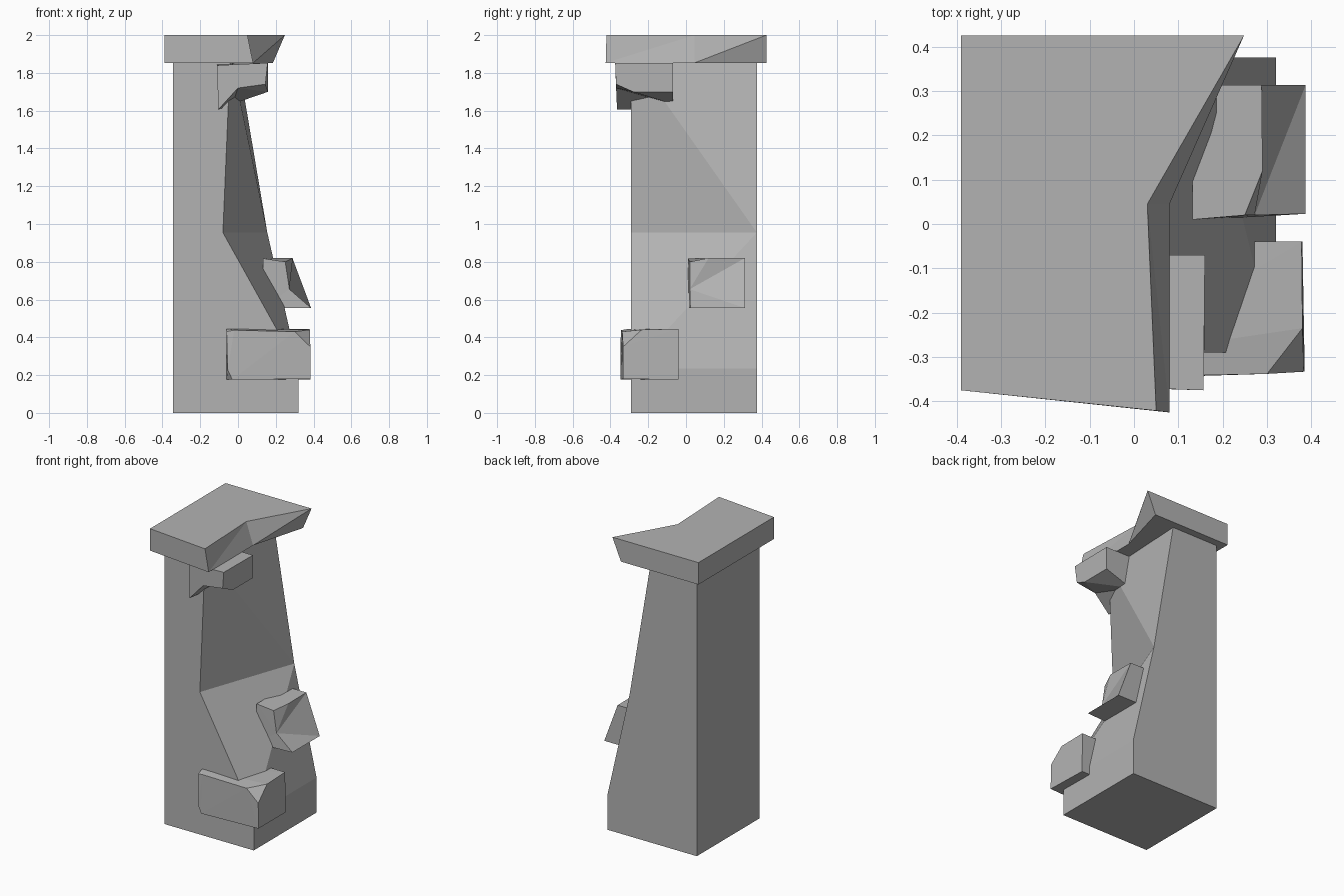
import bpy, bmesh

if "Cube" in bpy.data.objects:
    bpy.data.objects.remove(bpy.data.objects["Cube"])

# Dark grey stone
stone = bpy.data.materials.new("stone")
stone.diffuse_color = (.45, .45, .45, 1)
stone.use_nodes = True
stone.node_tree.nodes["Principled BSDF"].inputs["Base Color"].default_value = stone.diffuse_color


def build(name, verts, faces=None):
    """Flat-shaded mesh from points; convex hull when no faces are given."""
    bm = bmesh.new()
    vs = [bm.verts.new(v) for v in verts]
    if faces:
        for f in faces:
            bm.faces.new([vs[i] for i in f])
    else:
        res = bmesh.ops.convex_hull(bm, input=vs)
        loose = {v for v in res["geom_interior"] if isinstance(v, bmesh.types.BMVert)}
        bmesh.ops.delete(bm, geom=list(loose), context='VERTS')
        bmesh.ops.dissolve_limit(bm, angle_limit=0.01, verts=bm.verts, edges=bm.edges)
    bmesh.ops.recalc_face_normals(bm, faces=bm.faces)
    me = bpy.data.meshes.new(name)
    bm.to_mesh(me)
    bm.free()
    me.materials.append(stone)
    ob = bpy.data.objects.new(name, me)
    bpy.context.collection.objects.link(ob)
    return ob


def loft(name, ring_a, ring_b):
    """Join two rings with triangulated sides and end caps."""
    n = len(ring_a)
    faces = [list(range(n)), list(range(n, 2 * n))]
    for i in range(n):
        j = (i + 1) % n
        faces += [(i, j, n + i), (j, n + j, n + i)]
    return build(name, ring_a + ring_b, faces)


# Broken pillar shaft: front and back outlines (x, z) joined along y
front = [(-.343, 0), (.32, 0), (.32, .235), (-.08, .955), (-.04, 1.9), (-.343, 1.9)]
back = [(-.343, 0), (.32, 0), (.32, .235), (.155, .955), (-.005, 1.9), (-.343, 1.9)]
verts = [(x, -.29, z) for x, z in front] + [(x, .375, z) for x, z in back]
build("pillar_shaft", verts, [
    range(6), range(6, 12),
    (0, 1, 7, 6), (1, 2, 8, 7),
    (2, 9, 8), (2, 3, 9),
    (3, 4, 9), (4, 10, 9),
    (4, 5, 11, 10), (5, 0, 6, 11)])

# Broken capital slab
low = [(-.39, .425), (.185, .425), (.08, .045), (.08, -.425), (-.39, -.375)]
high = [(-.39, .425), (.248, .425), (.03, .045), (.05, -.421), (-.39, -.375)]
loft("top_slab", [(x, y, 1.853) for x, y in low], [(x, y, 2) for x, y in high])

# Lower stone: chipped box
build("lower_stone", [
    (-.06, -.335, .43), (-.06, -.30, .445), (-.02, -.345, .438), (.30, -.338, .43),
    (.38, -.235, .44), (.383, -.333, .35), (.385, -.333, .18), (-.03, -.348, .176),
    (-.055, -.347, .23), (.378, -.04, .445), (.38, -.04, .176),
    (-.06, -.04, .445), (-.06, -.04, .176), (-.06, -.30, .176)])

# Middle stone: dented wedge sticking out of the break
build("middle_stone", [
    (.288, .313, .82), (.29, .12, .82), (.25, .02, .80), (.132, .01, .818),
    (.272, .02, .655), (.387, .313, .555), (.387, .023, .555),
    (.132, .008, .555), (.132, .313, .555), (.132, .313, .82)], [
    (0, 1, 2, 3, 9), (0, 1, 4), (1, 2, 4), (0, 4, 5), (4, 5, 6),
    (3, 2, 4), (3, 4, 7), (4, 6, 7), (5, 6, 7, 8), (3, 7, 8, 9), (0, 5, 8, 9)])

# Upper stone: hooked block under the slab
build("upper_stone", [
    (-.11, -.365, 1.84), (-.105, -.365, 1.605), (0, -.37, 1.72), (.145, -.37, 1.74),
    (.157, -.375, 1.853), (.159, -.28, 1.70), (.159, -.07, 1.70), (.16, -.07, 1.853),
    (-.03, -.07, 1.635), (-.105, -.07, 1.605), (-.11, -.07, 1.853)], [
    (0, 1, 2, 3, 4), (4, 3, 5, 6, 7), (2, 3, 5), (2, 5, 8), (5, 6, 8),
    (1, 2, 8, 9), (7, 6, 8, 9, 10), (0, 1, 9, 10), (0, 4, 7, 10)])
